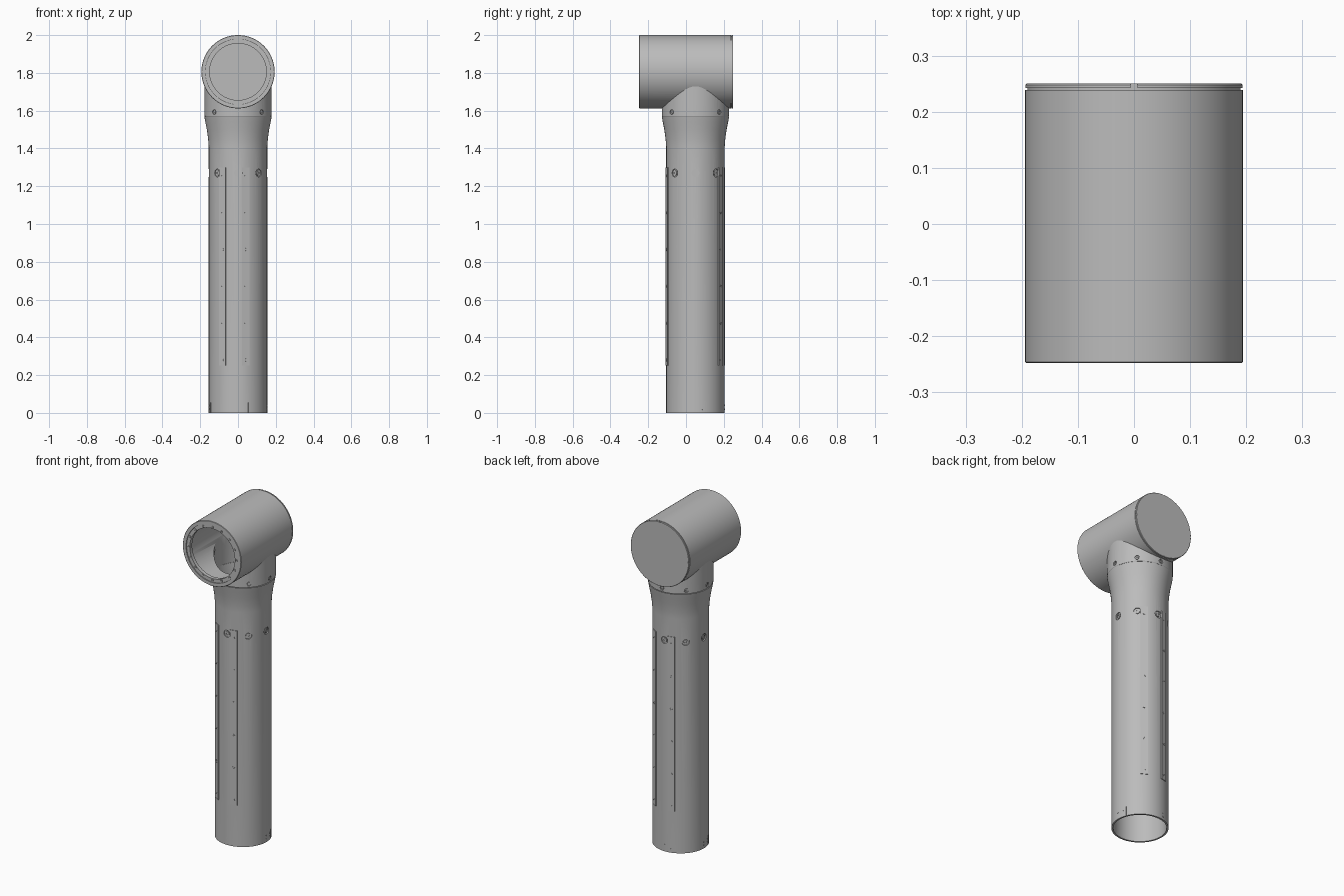
import bpy
import bmesh
from math import radians, cos, sin, pi
from mathutils import Matrix

if "Cube" in bpy.data.objects:
    bpy.data.objects.remove(bpy.data.objects["Cube"])

grey = bpy.data.materials.new("neutral_grey")
grey.use_nodes = True
tone = (0.5, 0.5, 0.5, 1)
grey.diffuse_color = tone
grey.node_tree.nodes["Principled BSDF"].inputs["Base Color"].default_value = tone

PIPE_Y, HEAD_Z = 0.05, 1.806
HEAD_R, PIPE_R = 0.194, 0.155


def lathe(bm, profile, matrix, closed=False, segs=64):
    """Revolve (radius, height) points around z; radius 0 gives a pole."""
    rings = []
    for r, h in profile:
        count = segs if r > 0 else 1
        rings.append([bm.verts.new(matrix @ Matrix.Translation(
            (r * cos(2 * pi * i / segs), r * sin(2 * pi * i / segs), h)).translation)
            for i in range(count)])
    pairs = list(zip(rings, rings[1:]))
    if closed:
        pairs.append((rings[-1], rings[0]))
    for a, b in pairs:
        for i in range(segs):
            j = (i + 1) % segs
            corners = [a[i % len(a)], a[j % len(a)], b[j % len(b)], b[i % len(b)]]
            bm.faces.new(list(dict.fromkeys(corners)))


def finish(name, bm):
    bmesh.ops.recalc_face_normals(bm, faces=bm.faces)
    mesh = bpy.data.meshes.new(name)
    bm.to_mesh(mesh)
    bm.free()
    mesh.materials.append(grey)
    obj = bpy.data.objects.new(name, mesh)
    bpy.context.collection.objects.link(obj)
    return obj


def turned(name, profile, matrices, closed=False, segs=64):
    bm = bmesh.new()
    for m in matrices:
        lathe(bm, profile, m, closed, segs)
    return finish(name, bm)


def boxes(name, size, matrices):
    bm = bmesh.new()
    for m in matrices:
        bmesh.ops.create_cube(bm, size=1, matrix=m @ Matrix.Diagonal((*size, 1)))
    return finish(name, bm)


def cut(obj, cutter):
    mod = obj.modifiers.new("cut", 'BOOLEAN')
    mod.operation, mod.solver, mod.object = 'DIFFERENCE', 'EXACT', cutter
    select(obj)
    bpy.ops.object.modifier_apply(modifier=mod.name)
    bpy.data.objects.remove(cutter)


def select(obj):
    bpy.ops.object.select_all(action='DESELECT')
    obj.select_set(True)
    bpy.context.view_layer.objects.active = obj


def on_pipe(angle, z, r):
    """Frame on the pipe wall whose z axis points outward."""
    return (Matrix.Translation((0, PIPE_Y, z)) @ Matrix.Rotation(radians(angle), 4, 'Z')
            @ Matrix.Translation((0, -r, 0)) @ Matrix.Rotation(pi / 2, 4, 'X'))


def rod(r, low, high):
    return [(0, low), (r, low), (r, high), (0, high)]


def screw(r, h):
    return [(0, h / 3), (r / 2, h / 3), (r / 2, h), (r, h), (r, -h), (0, -h)]


upright = Matrix.Translation((0, PIPE_Y, 0))
# Head axis runs along y, with local z pointing to the back
lying = Matrix.Translation((0, 0, HEAD_Z)) @ Matrix.Rotation(-pi / 2, 4, 'X')
eighths = [45 * i for i in range(8)]
quarters = [90 * i for i in range(4)]

# Hollow pipe with flared top
pipe = turned("pipe", [
    (PIPE_R, 0), (PIPE_R, 1.41), (0.158, 1.45), (0.165, 1.5), (0.173, 1.54),
    (0.178, 1.568), (0.165, 1.568), (0.145, 1.41), (0.145, 0)], [upright], True)
cut(pipe, turned("pipe_cutter", rod(0.021, -0.007, 0.02),
                 [on_pipe(a, 1.27, PIPE_R) for a in eighths], segs=24))

# Collar saddled against the underside of the head
collar = turned("collar", [(0.176, 1.57), (0.178, 1.573), (0.178, 1.8),
                           (0.163, 1.8), (0.163, 1.57)], [upright], True)
cut(collar, turned("saddle_cutter", rod(HEAD_R - 0.002, -0.3, 0.3), [lying], segs=96))
cut(collar, turned("collar_cutter", rod(0.013, -0.006, 0.02),
                   [on_pipe(a, 1.592, 0.178) for a in eighths], segs=20))

# Head shell, open in front and cut through to the collar
head = turned("head_shell", [
    (0.172, -0.248), (HEAD_R - 0.002, -0.248), (HEAD_R, -0.246), (HEAD_R, 0.239),
    (0.17, 0.239), (0.17, -0.24), (0.172, -0.24)], [lying], True, 96)
cut(head, turned("throat_cutter", rod(0.16, 1.5, HEAD_Z), [upright]))

# Back cap with a shadow gap and four edge notches
cap = turned("back_cap", [(0, 0.236), (0.19, 0.236), (0.19, 0.242), (HEAD_R, 0.242),
                          (HEAD_R, 0.248), (0.192, 0.25), (0, 0.25)], [lying], segs=96)
cut(cap, boxes("notch_cutter", (0.012, 0.008, 0.03), [
    lying @ Matrix.Rotation(radians(a), 4, 'Z') @ Matrix.Translation((0, HEAD_R, 0.25))
    for a in quarters]))

# Front flange ring and its screws
turned("front_ring", [(0.15, -0.244), (0.171, -0.244), (0.171, -0.222), (0.15, -0.222)],
       [lying], True, 96)
turned("front_ring_screws", screw(0.007, 0.003), [
    lying @ Matrix.Rotation(2 * pi * i / 16, 4, 'Z') @ Matrix.Translation((0, 0.16, -0.244))
    @ Matrix.Rotation(pi, 4, 'X') for i in range(16)], segs=12)

# Recessed screws around pipe and collar
turned("pipe_screws", screw(0.013, 0.004), [on_pipe(a, 1.27, 0.149) for a in eighths], segs=16)
turned("collar_screws", screw(0.009, 0.004), [on_pipe(a, 1.592, 0.173) for a in eighths], segs=16)

# Long cover strips and their screws, in two opposite pairs
strip_angles = [-31.5, 15.5, 148.5, 195.5]
boxes("cover_strips", (0.041, 1.05, 0.008),
      [on_pipe(a, 0.775, 0.154) for a in strip_angles])
turned("strip_screws", screw(0.007, 0.0015),
       [on_pipe(a, 0.28 + 0.195 * i, 0.158) for a in strip_angles for i in range(6)], segs=12)

# Small fixings around the foot
turned("foot_pins", rod(0.004, -0.003, 0.001), [
    on_pipe(q + a, z, PIPE_R) for q in quarters for a in (0, 14) for z in (0.02, 0.04)], segs=8)
boxes("foot_ribs", (0.003, 0.055, 0.002),
      [on_pipe(q + 21, 0.028, PIPE_R) for q in quarters])

for obj in bpy.context.collection.objects:
    if obj.type == 'MESH' and obj.data.materials and obj.data.materials[0] == grey:
        select(obj)
        bpy.ops.object.shade_smooth_by_angle(angle=radians(30))
